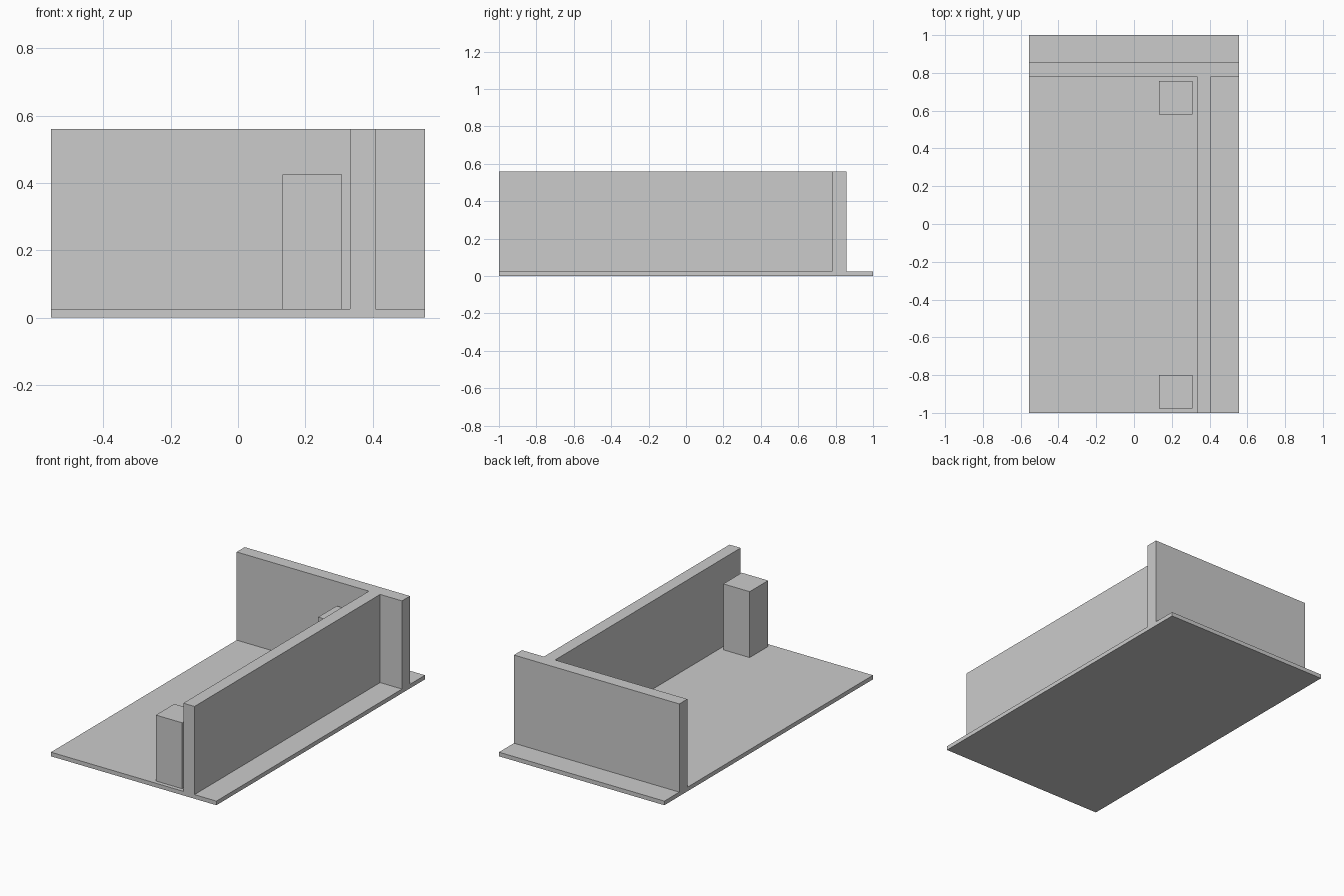
import bpy
import bmesh

if "Cube" in bpy.data.objects:
    bpy.data.objects.remove(bpy.data.objects["Cube"])

grey = bpy.data.materials.new("light_grey")
grey.diffuse_color = (0.6, 0.6, 0.6, 1.0)
grey.use_nodes = True
grey.node_tree.nodes["Principled BSDF"].inputs["Base Color"].default_value = grey.diffuse_color

HALF_W = 0.555   # half width of the base
BASE_T = 0.025   # base thickness
WALL_TOP = 0.56
POST_TOP = 0.425


def prism(name, outline, z0, z1):
    """Extrude a flat outline (counter-clockwise) from z0 up to z1."""
    bm = bmesh.new()
    face = bm.faces.new([bm.verts.new((x, y, z0)) for x, y in outline])
    top = bmesh.ops.extrude_face_region(bm, geom=[face])["geom"]
    verts = [v for v in top if isinstance(v, bmesh.types.BMVert)]
    bmesh.ops.translate(bm, verts=verts, vec=(0, 0, z1 - z0))
    bmesh.ops.recalc_face_normals(bm, faces=bm.faces)
    mesh = bpy.data.meshes.new(name)
    bm.to_mesh(mesh)
    bm.free()
    mesh.materials.append(grey)
    obj = bpy.data.objects.new(name, mesh)
    bpy.context.collection.objects.link(obj)
    return obj


def rect(x0, x1, y0, y1):
    return [(x0, y0), (x1, y0), (x1, y1), (x0, y1)]


# Thin floor slab
prism("base_slab", rect(-HALF_W, HALF_W, -1, 1), 0, BASE_T)

# T-shaped wall: cross wall at the back, long wall running to the front
prism("walls", [(0.333, -1), (0.408, -1), (0.408, 0.78), (HALF_W, 0.78),
                (HALF_W, 0.857), (-HALF_W, 0.857), (-HALF_W, 0.78),
                (0.333, 0.78)], BASE_T, WALL_TOP)

# Square posts beside the long wall
for name, y0 in (("front_post", -0.976), ("back_post", 0.58)):
    prism(name, rect(0.132, 0.309, y0, y0 + 0.177), BASE_T, POST_TOP)
